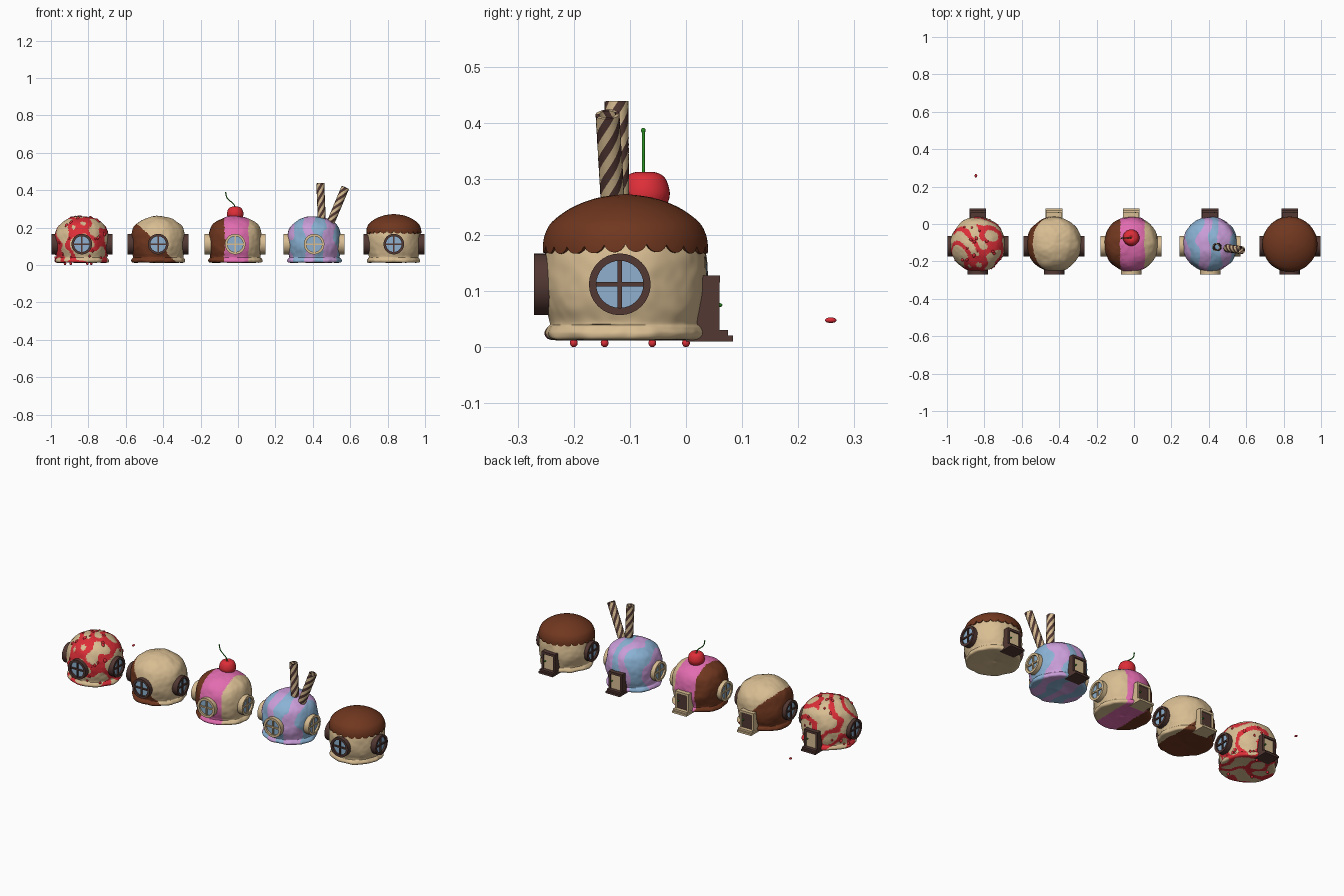
import bpy, bmesh, math, random
from mathutils import Vector, Matrix, noise

if "Cube" in bpy.data.objects:
    bpy.data.objects.remove(bpy.data.objects["Cube"])

random.seed(4)
TAU = 2 * math.pi


def mat(name, r, g, b):
    m = bpy.data.materials.new(name)
    lin = [((c / 255 + 0.055) / 1.055) ** 2.4 for c in (r, g, b)]
    m.diffuse_color = (*lin, 1)
    m.use_nodes = True
    m.node_tree.nodes["Principled BSDF"].inputs["Base Color"].default_value = m.diffuse_color
    return m


CREAM = mat("vanilla", 216, 189, 146)
CHOC = mat("chocolate", 112, 55, 31)
DARK = mat("dark wafer", 82, 56, 51)
RED = mat("cherry red", 222, 46, 56)
PINK = mat("strawberry pink", 226, 108, 176)
LILAC = mat("lilac", 203, 158, 218)
BLUE = mat("sky blue", 138, 178, 212)
GLASS = mat("window glass", 142, 176, 206)
GREEN = mat("stem green", 40, 140, 32)


def finish(name, bm, mats, smooth=True):
    bmesh.ops.remove_doubles(bm, verts=bm.verts, dist=1e-5)
    bmesh.ops.recalc_face_normals(bm, faces=bm.faces)
    me = bpy.data.meshes.new(name)
    for f in bm.faces:
        f.smooth = smooth
    bm.to_mesh(me)
    bm.free()
    for m in mats:
        me.materials.append(m)
    if smooth:
        me.set_sharp_from_angle(angle=math.radians(40))
    ob = bpy.data.objects.new(name, me)
    bpy.context.collection.objects.link(ob)
    return ob


def grid(name, fn, nu, nv, mats, rule=None, M=Matrix()):
    """Tube-like surface fn(angle, v) with v in 0..1; rule(face centre, column) picks the colour."""
    bm = bmesh.new()
    rows = [[bm.verts.new(M @ Vector(fn(TAU * i / nu, j / nv))) for i in range(nu)]
            for j in range(nv + 1)]
    for j in range(nv):
        for i in range(nu):
            k = (i + 1) % nu
            f = bm.faces.new((rows[j][i], rows[j][k], rows[j + 1][k], rows[j + 1][i]))
            if rule:
                f.material_index = rule(f.calc_center_median(), i)
    return finish(name, bm, mats)


def box(name, lo, hi, m, M=Matrix()):
    lo, hi = Vector(lo), Vector(hi)
    bm = bmesh.new()
    bmesh.ops.create_cube(bm, size=1, matrix=M @ Matrix.Translation((lo + hi) / 2)
                          @ Matrix.Diagonal((*(hi - lo), 1)))
    return finish(name, bm, [m], False)


def spline(pts, v):
    """Smooth (Catmull-Rom) profile lookup."""
    n = len(pts) - 1
    i = min(int(v * n), n - 1)
    t = v * n - i
    p = [Vector(pts[max(0, min(n, i + d))]) for d in (-1, 0, 1, 2)]
    return 0.5 * (2 * p[1] + (p[2] - p[0]) * t + (2 * p[0] - 5 * p[1] + 4 * p[2] - p[3]) * t * t
                  + (3 * p[1] - p[0] - 3 * p[2] + p[3]) * t ** 3)


def spin(name, pts, nu, m, M=Matrix()):
    """Straight-edged revolved profile."""
    n = len(pts) - 1
    def fn(a, v):
        r, z = pts[round(v * n)]
        return r * math.cos(a), r * math.sin(a), z
    return grid(name, fn, nu, n, [m], M=M)


SCOOP = [(0, .018), (.06, .016), (.11, .013), (.136, .014), (.143, .024), (.138, .035), (.133, .043),
         (.14, .07), (.146, .105), (.146, .14), (.14, .176), (.124, .21), (.09, .239), (.047, .256), (0, .262)]
CAP = [(.147, .165), (.147, .182), (.143, .202), (.13, .224), (.095, .249), (.05, .266), (0, .273)]


def scoop_surface(seed):
    def fn(a, v):
        r, z = spline(SCOOP, v)
        p = Vector((r * math.cos(a), r * math.sin(a), z))
        d = noise.noise(p * 16 + Vector((seed * 7.3, 0, 0))) * 0.005
        d += noise.noise(p * 45 + Vector((0, seed * 3.1, 0))) * 0.0015
        if z < .04:
            d *= 1.6
        out = Vector((p.x, p.y, (z - .12) * (1 if z > .12 else .2)))
        return p + out.normalized() * d if out.length else p
    return fn


def wob(p, s, k):
    return noise.noise(p * s + Vector((k, k * 2, 0)))


# Colour rules for each scoop, in local coordinates
def ripple(p):
    return int(abs(wob(p, 11, 3.7)) < .17)


def half(p):
    return int(p.x + (p.z - .12) * 1.0 + .012 * wob(p, 20, 1) < -.01)


def three(p):
    x = p.x + .006 * wob(p, 20, 2)
    return 0 if x > .071 else (1 if x > -.057 else 2)


def swirl(p):
    return int(math.cos(52 * (p.x + .03) + 2.4 * wob(p, 10, 5)) < -.05)


HOUSES = [(-.835, [CREAM, RED], ripple, DARK, DARK),
          (-.427, [CREAM, CHOC], half, DARK, CREAM),
          (-.015, [CREAM, PINK, CHOC], three, CREAM, CREAM),
          (.407, [LILAC, BLUE], swirl, CREAM, DARK),
          (.833, [CREAM], lambda p: 0, DARK, DARK)]
YC = -.108


def window(name, M, m):
    spin(name + "_frame", [(.042, .125), (.055, .125), (.055, .163), (.042, .163), (.042, .125)], 32, m, M)
    spin(name + "_glass", [(0, .153), (.044, .153)], 32, GLASS, M)
    box(name + "_bar_a", (-.043, -.004, .15), (.043, .004, .16), m, M)
    box(name + "_bar_b", (-.004, -.043, .15), (.004, .043, .1598), m, M)


def door(n, x, m):
    T = Matrix.Translation((x, 0, 0))
    panel = CREAM if m == DARK else DARK
    for s in (-1, 1):
        a, b = sorted((s * .043, s * .031))
        box(f"door_jamb_{n}", (a, .0, .01), (b, .06, .128), m, T)
    box(f"door_lintel_{n}", (-.043, .0, .115), (.043, .061, .128), m, T)
    box(f"door_panel_{n}", (-.032, .0, .025), (.032, .054, .117), panel, T)
    box(f"upper_step_{n}", (-.044, .0, .02), (.044, .075, .031), m, T)
    box(f"lower_step_{n}", (-.045, .0, .01), (.045, .084, .021), m, T)
    blob(f"door_knob_{n}", (x + .023, .058, .075), (.004, .007, .004), GREEN)


def blob(name, c, size, m, rot=None):
    bm = bmesh.new()
    R = rot.to_matrix().to_4x4() if rot else Matrix()
    bmesh.ops.create_uvsphere(bm, u_segments=12, v_segments=8, radius=1,
                              matrix=Matrix.Translation(c) @ R @ Matrix.Diagonal((*size, 1)))
    return finish(name, bm, [m])


# Scoop houses with three round windows and a back door
for n, (x, mats, rule, wm, dm) in enumerate(HOUSES, 1):
    base = Matrix.Translation((x, YC, 0))
    inv = base.inverted()
    grid(f"scoop_{n}", scoop_surface(n), 150, 84, mats, lambda c, i: rule(inv @ c), base)
    for side, ang, off in (("front", -math.pi / 2, 0), ("right", 0, -.01), ("left", math.pi, -.01)):
        M = (Matrix.Translation((x, YC + off, .112)) @ Matrix.Rotation(ang, 4, 'Z')
             @ Matrix.Rotation(math.pi / 2, 4, 'Y'))
        window(f"{side}_window_{n}", M, wm)
    door(n, x, dm)

# Syrup drops on the first scoop, plus the loose one behind it
surf, off = scoop_surface(1), Vector((-.835, YC, 0))
for k in range(48):
    a, v = random.uniform(0, TAU), random.uniform(.32, .97)
    p = Vector(surf(a, v))
    nrm = Vector((p.x, p.y, p.z - .12))
    s = random.uniform(.005, .0085)
    blob(f"syrup_drop_{k}", p + off, (s, s * 1.4, s * .8), RED, nrm.to_track_quat('Z', 'Y'))
for k, (dx, y) in enumerate(((.05, -.2), (-.06, -.145), (.03, 0), (-.09, -.06))):
    blob(f"bottom_drop_{k}", (-.835 + dx, y, .0075), (.007, .007, .0075), RED)
blob("loose_drop", (-.845, .258, .048), (.007, .0105, .005), RED)


# Chocolate cap with scalloped drips
def cap(a, v):
    edge = .16 - .12 * abs(math.sin(12 * a)) ** .7 + .02 * math.sin(3 * a + 1)
    r, z = spline(CAP, edge + (1 - edge) * max(0, (v - .05) / .95))
    if v < .04:
        r -= .012
    return r * math.cos(a), r * math.sin(a), z


grid("chocolate_cap", cap, 192, 24, [CHOC], M=Matrix.Translation((.833, YC, 0)))

# Cherry with curved stem
CHERRY = [(0, -.038), (.028, -.031), (.044, -.002), (.036, .03), (.016, .041), (0, .033)]


def cherry(a, v):
    r, z = spline(CHERRY, v)
    return r * math.cos(a), r * math.sin(a), z


grid("cherry", cherry, 32, 25, [RED], M=Matrix.Translation((-.015, -.073, .271)))
cu = bpy.data.curves.new("cherry_stem", 'CURVE')
cu.dimensions = '3D'
cu.bevel_depth = .0028
cu.use_fill_caps = True
stem = [(-.014, .3), (-.022, .325), (-.045, .345), (-.06, .362), (-.066, .387)]
sp = cu.splines.new('POLY')
sp.points.add(16)
for i, q in enumerate(sp.points):
    px, pz = spline(stem, i / 16)
    q.co = (px, -.076, pz, 1)
cu.materials.append(GREEN)
bpy.context.collection.objects.link(bpy.data.objects.new("cherry_stem", cu))
blob("stem_tip", (-.066, -.076, .386), (.004, .004, .005), GREEN)


# Hollow wafer rolls with spiral stripes
def wafer(name, p0, p1):
    p0, p1 = Vector(p0), Vector(p1)
    L = (p1 - p0).length
    M = Matrix.Translation(p0) @ (p1 - p0).to_track_quat('Z', 'Y').to_matrix().to_4x4()
    def fn(a, v):
        j = round(v * 40)
        r, h = (.0215, j / 20) if j <= 20 else (.015, (40 - j) / 20 + .05)
        h = min(h, 1)
        return r * math.cos(a + h * 7), r * math.sin(a + h * 7), h * L
    grid(name, fn, 32, 40, [CREAM, DARK], lambda c, i: (i // 4) % 2, M)


wafer("wafer_roll_upright", (.449, -.122, .22), (.44, -.124, .438))
wafer("wafer_roll_leaning", (.49, -.128, .215), (.574, -.14, .415))
